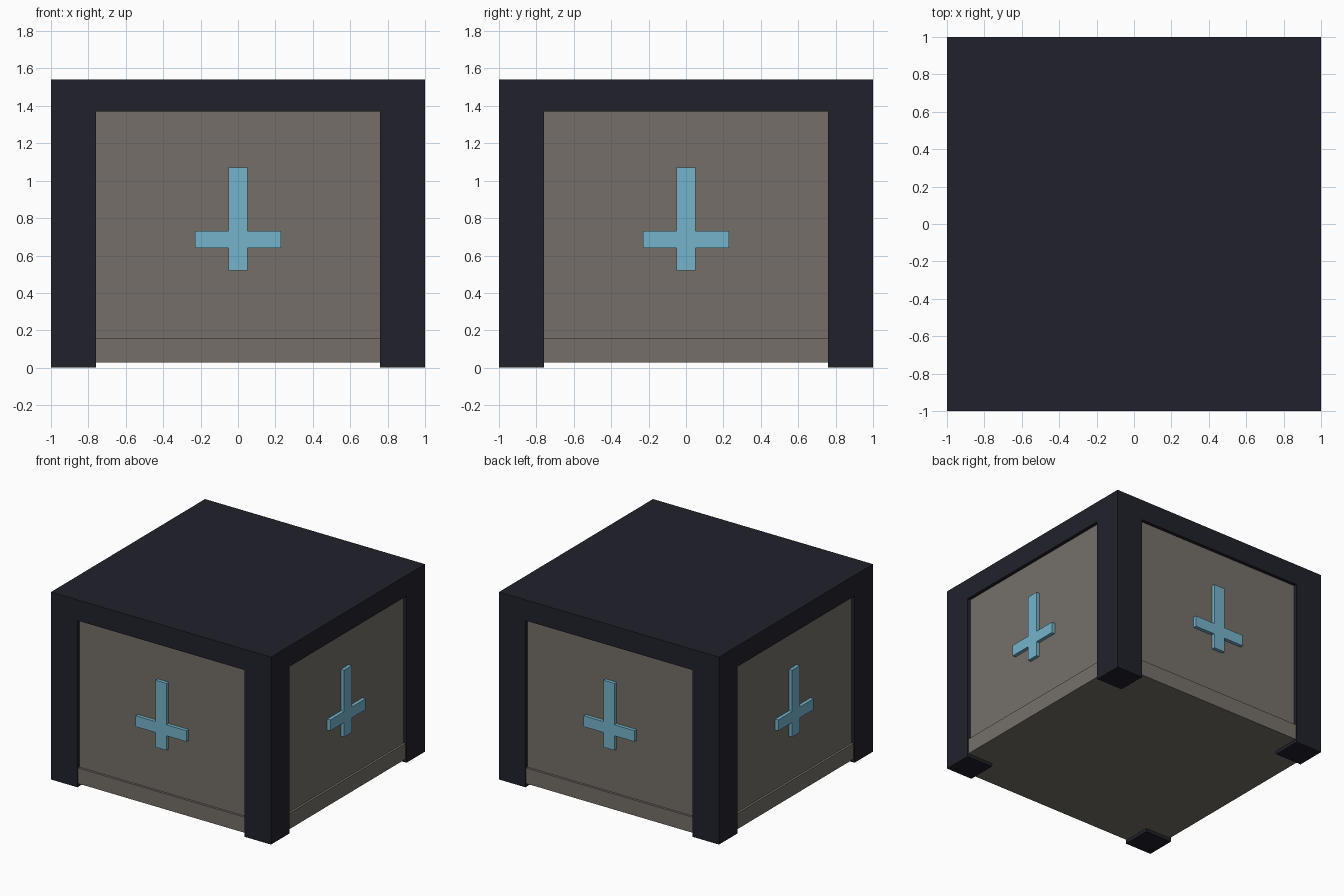
import bpy, bmesh, math
from mathutils import Matrix, Vector

if "Cube" in bpy.data.objects:
    bpy.data.objects.remove(bpy.data.objects["Cube"])


def material(name, rgb):
    m = bpy.data.materials.new(name)
    m.diffuse_color = (*rgb, 1)
    m.use_nodes = True
    m.node_tree.nodes["Principled BSDF"].inputs["Base Color"].default_value = m.diffuse_color
    return m


DARK = material("dark navy", (0.0152, 0.0152, 0.0242))
STONE = material("warm grey", (0.178, 0.159, 0.141))
BLUE = material("light blue", (0.178, 0.456, 0.597))


def finish(name, bm, mat):
    bmesh.ops.recalc_face_normals(bm, faces=bm.faces)
    me = bpy.data.meshes.new(name)
    bm.to_mesh(me)
    bm.free()
    me.materials.append(mat)
    ob = bpy.data.objects.new(name, me)
    bpy.context.collection.objects.link(ob)
    return ob


def box(bm, half, z0, z1):
    bmesh.ops.create_cube(bm, size=1, matrix=Matrix.Translation((0, 0, (z0 + z1) / 2))
                          @ Matrix.Diagonal((2 * half, 2 * half, z1 - z0, 1)))


POST = 0.76      # inner edge of the corner posts
PANEL = 0.972    # wall panel plane
TOP, LINTEL = 1.54, 1.37

# Frame: roof slab with the four corner posts pulled down from it
bm = bmesh.new()
box(bm, 1, LINTEL, TOP)
for axis in (Vector((1, 0, 0)), Vector((0, 1, 0))):
    for s in (-POST, POST):
        bmesh.ops.bisect_plane(bm, geom=bm.verts[:] + bm.edges[:] + bm.faces[:],
                               plane_co=axis * s, plane_no=axis)
bm.normal_update()
corners = [f for f in bm.faces if f.normal.z < -0.9
           and min(abs(f.calc_center_median().x), abs(f.calc_center_median().y)) > POST]
for face in corners:
    new = bmesh.ops.extrude_discrete_faces(bm, faces=[face])["faces"][0]
    bmesh.ops.translate(bm, verts=new.verts, vec=(0, 0, -LINTEL))
bmesh.ops.remove_doubles(bm, verts=bm.verts, dist=1e-5)
finish("frame", bm, DARK)

# Recessed wall panels and the plinth below them
bm = bmesh.new()
box(bm, PANEL, 0.155, LINTEL + 0.01)
finish("wall_panels", bm, STONE)
bm = bmesh.new()
box(bm, 0.99, 0.027, 0.155)
finish("plinth", bm, STONE)

# Raised cross emblem on each wall
A, B = 0.05, 0.23
Z0, Z1, Z2, Z3 = 0.52, 0.64, 0.73, 1.07
half = [(A, Z0), (A, Z1), (B, Z1), (B, Z2), (A, Z2), (A, Z3)]
outline = half + [(-x, z) for x, z in reversed(half)]
for i, side in enumerate(("front", "right", "back", "left")):
    bm = bmesh.new()
    face = bm.faces.new([bm.verts.new((x, -PANEL + 0.005, z)) for x, z in outline])
    ext = bmesh.ops.extrude_face_region(bm, geom=[face])["geom"]
    bmesh.ops.translate(bm, verts=[v for v in ext if isinstance(v, bmesh.types.BMVert)],
                        vec=(0, -0.033, 0))
    if not any(f.calc_center_median().y > -PANEL + 0.004 for f in bm.faces):
        bmesh.ops.holes_fill(bm, edges=bm.edges)
    bmesh.ops.rotate(bm, verts=bm.verts, cent=(0, 0, 0),
                     matrix=Matrix.Rotation(i * math.pi / 2, 3, 'Z'))
    finish("cross_" + side, bm, BLUE)
